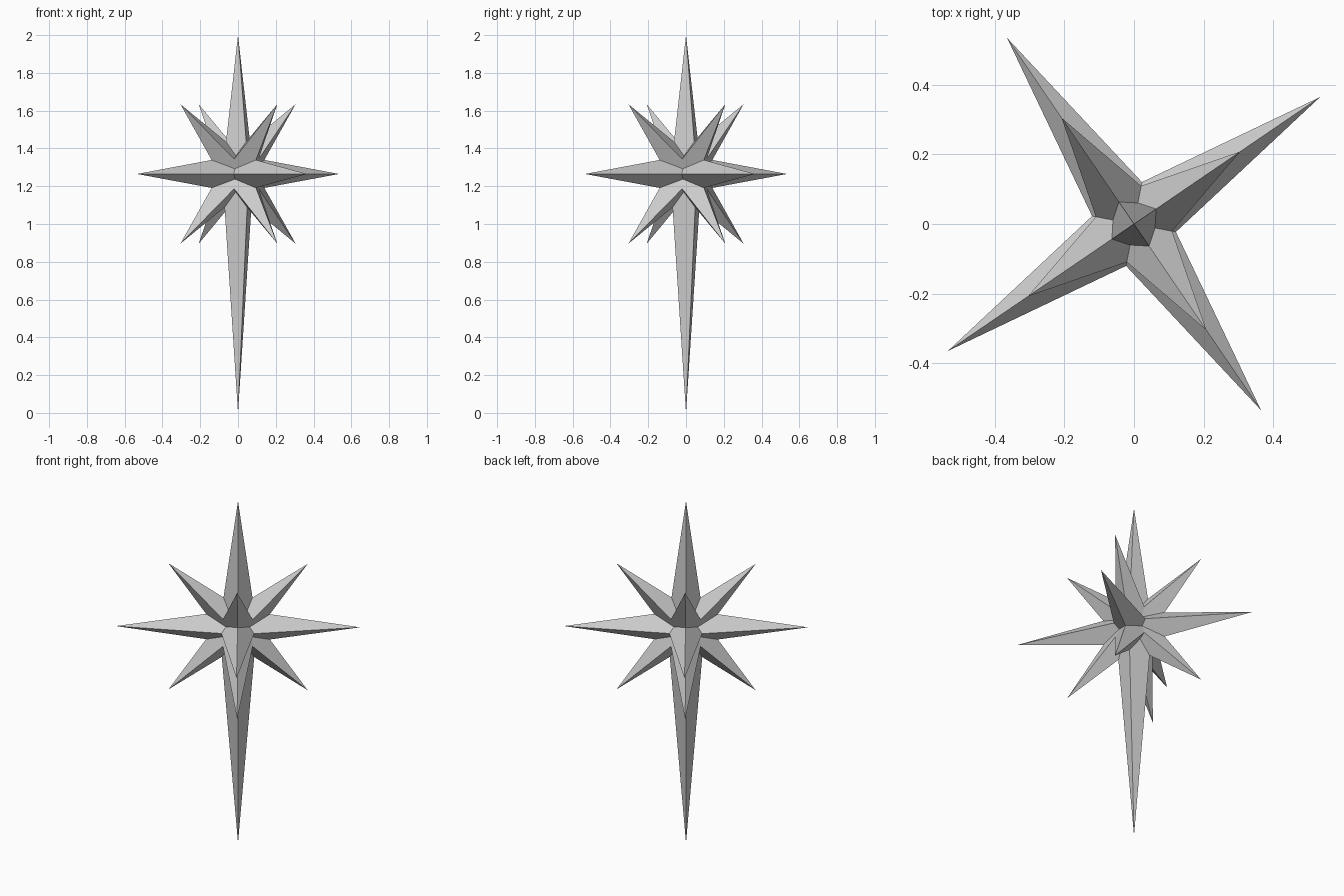
import bpy, bmesh
from math import radians, sin, cos
from mathutils import Vector

if "Cube" in bpy.data.objects:
    bpy.data.objects.remove(bpy.data.objects["Cube"])

CENTRE = Vector((0, 0, 1.265))
HALF = 0.10          # half-diagonal of every spike's square root
TURN = radians(34.3)  # heading of the first horizontal arm


def spike_pair(name, axis, side, len_a, len_b):
    """Two opposite four-sided spikes sharing a square root at the centre."""
    axis, side = axis.normalized(), side.normalized()
    up = axis.cross(side)
    bm = bmesh.new()
    tips = [bm.verts.new(CENTRE + axis * len_a), bm.verts.new(CENTRE - axis * len_b)]
    ring = [bm.verts.new(CENTRE + d * HALF) for d in (side, up, -side, -up)]
    for i in range(4):
        for tip in tips:
            bm.faces.new((tip, ring[i], ring[(i + 1) % 4]))
    bmesh.ops.recalc_face_normals(bm, faces=bm.faces)
    me = bpy.data.meshes.new(name)
    bm.to_mesh(me)
    bm.free()
    ob = bpy.data.objects.new(name, me)
    bpy.context.collection.objects.link(ob)
    return ob


z = Vector((0, 0, 1))
arm = Vector((cos(TURN), sin(TURN), 0))
cross = Vector((-sin(TURN), cos(TURN), 0))

# Long vertical spike, the body of the star
star = spike_pair("star", z, arm, 0.735, 1.265)

# Horizontal arms and the shorter diagonal spikes in both upright planes
others = []
for a, b in ((arm, cross), (cross, arm)):
    others.append(spike_pair("horizontal_spikes", a, b, 0.647, 0.647))
    for s in (1, -1):
        others.append(spike_pair("diagonal_spikes", a + z * s, b, 0.522, 0.522))

# Fuse everything into one faceted solid
bpy.context.view_layer.objects.active = star
for ob in others:
    mod = star.modifiers.new("fuse", 'BOOLEAN')
    mod.operation = 'UNION'
    mod.solver = 'EXACT'
    mod.object = ob
    bpy.ops.object.modifier_apply(modifier=mod.name)
for ob in others:
    bpy.data.objects.remove(ob, do_unlink=True)
